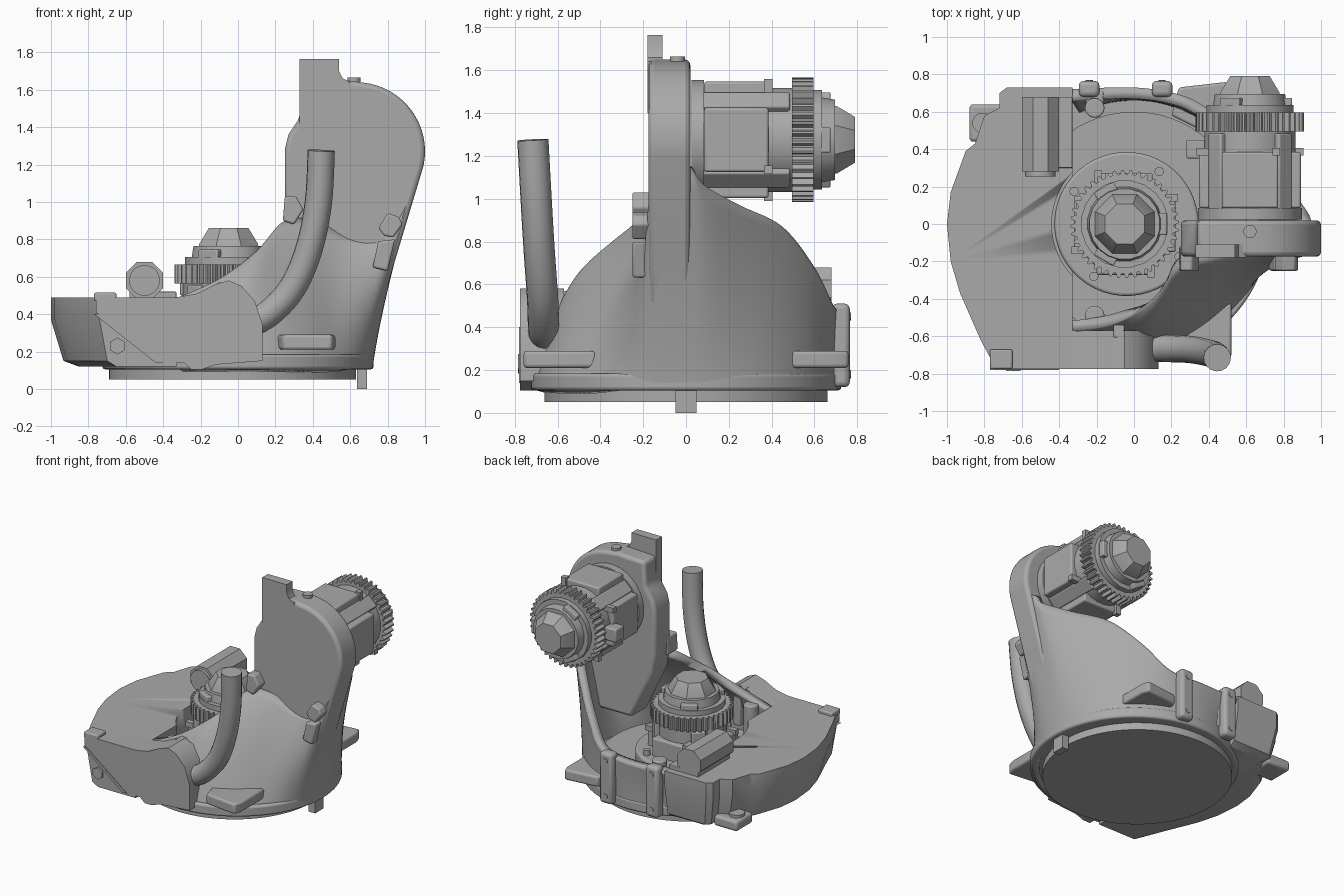
import bpy, bmesh, math
from mathutils import Vector, Matrix

if "Cube" in bpy.data.objects:
    bpy.data.objects.remove(bpy.data.objects["Cube"], do_unlink=True)

GREY = bpy.data.materials.new("cast grey")
GREY.use_nodes = True
GREY.diffuse_color = (0.4, 0.4, 0.4, 1)
GREY.node_tree.nodes["Principled BSDF"].inputs["Base Color"].default_value = (0.4, 0.4, 0.4, 1)


def finish(name, bm, bevel=0, recalc=True, matrix=None):
    if recalc:
        bmesh.ops.recalc_face_normals(bm, faces=bm.faces)
    me = bpy.data.meshes.new(name)
    bm.to_mesh(me)
    bm.free()
    ob = bpy.data.objects.new(name, me)
    bpy.context.collection.objects.link(ob)
    me.materials.append(GREY)
    if matrix:
        me.transform(matrix)
    if bevel:
        mod = ob.modifiers.new("Rounded edges", "BEVEL")
        mod.width, mod.segments, mod.limit_method = bevel, 3, "ANGLE"
    bpy.ops.object.select_all(action="DESELECT")
    ob.select_set(True)
    bpy.context.view_layer.objects.active = ob
    bpy.ops.object.shade_smooth_by_angle(angle=math.radians(32))
    return ob


def loft(name, rings, bevel=0, matrix=None):
    """Join rings of points with equal counts and cap both ends."""
    bm = bmesh.new()
    rows = [[bm.verts.new(p) for p in r] for r in rings]
    n = len(rows[0])
    for a, b in zip(rows, rows[1:]):
        for i in range(n):
            bm.faces.new((a[i], a[(i + 1) % n], b[(i + 1) % n], b[i]))
    bm.faces.new(rows[0])
    bm.faces.new(rows[-1])
    return finish(name, bm, bevel, matrix=matrix)


def box(name, lo, hi, bevel=0, matrix=None):
    x0, y0, z0 = lo
    x1, y1, z1 = hi
    sq = [(x0, y0), (x1, y0), (x1, y1), (x0, y1)]
    return loft(name, [[(x, y, z) for x, y in sq] for z in (z0, z1)], bevel, matrix)


def slab_y(name, outline, y0, y1, bevel=0):
    return loft(name, [[(x, y, z) for x, z in outline] for y in (y0, y1)], bevel)


def lathe(name, profile, n=32, matrix=None, bevel=0):
    ring = [2 * math.pi * (i + 0.5) / n for i in range(n)]
    return loft(name, [[(r * math.cos(a), r * math.sin(a), z) for a in ring] for r, z in profile], bevel, matrix)


def drum(name, center, r, length, axis="Z", n=32, bevel=0):
    rot = {"Z": Matrix(), "Y": Matrix.Rotation(-math.pi / 2, 4, "X"), "X": Matrix.Rotation(math.pi / 2, 4, "Y")}[axis]
    return lathe(name, [(r, 0), (r, length)], n, Matrix.Translation(center) @ rot, bevel)


def spline(rows, steps):
    """Smooth interpolation through rows of values."""
    out = []
    for i in range(len(rows) - 1):
        p = [Vector(rows[min(max(i + k, 0), len(rows) - 1)]) for k in (-1, 0, 1, 2)]
        for s in range(steps):
            t = s / steps
            out.append(0.5 * (2 * p[1] + (p[2] - p[0]) * t + (2 * p[0] - 5 * p[1] + 4 * p[2] - p[3]) * t * t
                              + (3 * p[1] - p[0] - 3 * p[2] + p[3]) * t ** 3))
    return out + [Vector(rows[-1])]


# Round base, flange and bowl floor
drum("base_disc", (-0.03, 0, 0.05), 0.66, 0.07, n=96)
drum("base_flange", (0, 0, 0.105), 0.725, 0.08, n=96, bevel=0.015)
drum("bowl_floor", (0, 0, 0.12), 0.6, 0.12, n=64)
box("stop_lug", (0.635, -0.05, 0), (0.69, 0.05, 0.12))

# Swept bowl wall: angle, rim x y z, height and inset of the bend
rim = [(116, -0.34, 0.72, 0.47, 0.3, 1), (90, 0, 0.73, 0.47, 0.3, 1), (70, 0.25, 0.69, 0.5, 0.35, 1),
       (55, 0.42, 0.6, 0.68, 0.5, 1), (40, 0.6, 0.45, 0.87, 0.6, 1), (25, 0.78, 0.25, 0.97, 0.55, 1.02),
       (10, 0.91, 0.09, 1.06, 0.45, 1.05), (0, 0.95, 0, 1.15, 0.4, 1.05), (-13, 0.95, -0.16, 1.1, 0.4, 1.05),
       (-27, 0.8, -0.16, 0.85, 0.35, 0.97), (-42, 0.62, -0.16, 0.82, 0.4, 0.85), (-57, 0.42, -0.18, 0.9, 0.52, 0.8),
       (-72, 0.25, -0.22, 0.9, 0.62, 0.8), (-87, 0.1, -0.4, 0.74, 0.65, 0.82),
       (-102, -0.1, -0.53, 0.59, 0.45, 0.86), (-116, -0.34, -0.58, 0.48, 0.35, 0.88)]
bm = bmesh.new()
cols = []
for ang, x, y, z, bend, inset in spline(rim, 6):
    d = Vector((math.cos(math.radians(ang)), math.sin(math.radians(ang)), 0)) * 0.72
    a, b, c = d + Vector((0, 0, 0.11)), d * inset + Vector((0, 0, bend)), Vector((x, y, z))
    cols.append([bm.verts.new(a * (1 - t) ** 2 + b * 2 * t * (1 - t) + c * t * t) for t in [k / 16 for k in range(17)]])
for p, q in zip(cols, cols[1:]):
    for j in range(16):
        bm.faces.new((p[j], p[j + 1], q[j + 1], q[j]))
wall = finish("bowl_wall", bm, recalc=False)
mod = wall.modifiers.new("Wall thickness", "SOLIDIFY")
mod.thickness = 0.06

# Upright arm with a round shoulder
arc = [(0.63 + 0.37 * math.cos(math.radians(a)), 1.27 + 0.37 * math.sin(math.radians(a))) for a in range(84, -16, -6)]
arm = [(0.27, 0.8), (0.25, 0.95), (0.25, 1.28), (0.27, 1.36), (0.33, 1.45), (0.34, 1.64), (0.58, 1.65)]
slab_y("arm", arm + arc + [(0.76, 0.42), (0.45, 0.42)], -0.175, 0.02, 0.025)
slab_y("arm_top_tab", [(0.33, 1.4), (0.33, 1.765), (0.54, 1.765), (0.54, 1.7), (0.56, 1.66), (0.6, 1.64), (0.6, 1.4)],
       -0.18, -0.11)
drum("arm_top_bolt", (0.62, -0.04, 1.62), 0.035, 0.045, n=16)
slab_y("arm_hex_boss", [(0.75, 0.86), (0.8, 0.94), (0.86, 0.92), (0.88, 0.88), (0.83, 0.81), (0.78, 0.82)], -0.25, -0.15, 0.01)
slab_y("arm_side_boss", [(0.72, 0.65), (0.75, 0.79), (0.84, 0.8), (0.8, 0.63)], -0.25, -0.1, 0.012)
slab_y("arm_corner_boss", [(0.24, 0.9), (0.25, 1.03), (0.31, 1.03), (0.35, 0.96), (0.3, 0.88)], -0.25, -0.12, 0.01)

# Side housing with a tapered underside
plan = [(-0.33, -0.77), (-0.74, -0.77), (-0.82, -0.62), (-0.93, -0.37), (-0.98, -0.2), (-1, 0), (-0.98, 0.17),
        (-0.9, 0.39), (-0.85, 0.43), (-0.8, 0.58), (-0.72, 0.62), (-0.72, 0.7), (-0.68, 0.73), (-0.33, 0.73)]


def level(k, z):
    return [(-0.33 + (x + 0.33) * k, y * (1 if y < -0.7 else 0.5 + 0.5 * k), z) for x, y in plan]


housing = loft("side_housing", [level(0.78, 0.12), level(0.9, 0.15), level(1, 0.37), level(1, 0.49)])
cutter = drum("gearbox_cutter", (-0.04, 0, 0.3), 0.4, 0.4, n=64)
cutter.hide_render = True
cutter.hide_set(True)
cut = housing.modifiers.new("Gearbox clearance", "BOOLEAN")
cut.object, cut.solver = cutter, "EXACT"

# Front plate, covering the feed of the tube
front = [(-0.76, 0.41), (-0.76, 0.49), (-0.33, 0.49), (-0.22, 0.51), (-0.12, 0.56), (-0.05, 0.58), (0.02, 0.55),
         (0.09, 0.47), (0.13, 0.35), (0.13, 0.15), (-0.12, 0.13), (-0.19, 0.105), (-0.25, 0.105), (-0.29, 0.14), (-0.4, 0.14)]
slab_y("front_plate", front, -0.775, -0.57)
drum("front_hex_plug", (-0.645, -0.785, 0.23), 0.045, 0.05, "Y", 6)
box("front_corner_cap", (-0.77, -0.775, 0.47), (-0.65, -0.67, 0.515), 0.01)
slab_y("front_rib", [(-0.77, 0.4), (-0.74, 0.4), (-0.4, 0.14), (-0.44, 0.14)], -0.78, -0.7)

# Curved tube
path = spline([(0.05, -0.66, 0.35), (0.16, -0.665, 0.4), (0.29, -0.67, 0.54), (0.38, -0.685, 0.75),
               (0.43, -0.7, 1), (0.445, -0.715, 1.275)], 6)
cu = bpy.data.curves.new("tube", "CURVE")
cu.dimensions, cu.bevel_depth, cu.bevel_resolution, cu.use_fill_caps = "3D", 0.073, 6, True
sp = cu.splines.new("POLY")
sp.points.add(len(path) - 1)
for pt, co in zip(sp.points, path):
    pt.co = (*co, 1)
cu.materials.append(GREY)
bpy.context.collection.objects.link(bpy.data.objects.new("tube", cu))


# Motors: one drives the arm, one stands in the bowl
def motor(prefix, m):
    lathe(prefix + "_flange", [(0.28, 0), (0.28, 0.06)], 32, m)
    lathe(prefix + "_body", [(0.245, 0.05), (0.245, 0.48)], 24, m)
    for i in range(4):
        turn = m @ Matrix.Rotation(i * math.pi / 2, 4, "Z")
        box(prefix + "_panel", (0.18, -0.15, 0.06), (0.272, 0.15, 0.36), 0.012, turn)
        box(prefix + "_clip", (0.2, 0.12, 0.34), (0.285, 0.16, 0.38), 0, turn)
        diagonal = turn @ Matrix.Rotation(math.pi / 4, 4, "Z")
        box(prefix + "_corner_rail", (0.2, -0.05, 0.05), (0.27, 0.05, 0.46), 0.01, diagonal)
    teeth = 40
    ring = [(0.29 if i % 4 < 2 else 0.265, 2 * math.pi * (i + 0.5) / (4 * teeth)) for i in range(4 * teeth)]
    loft(prefix + "_ribbed_ring", [[(r * math.cos(a), r * math.sin(a), z) for r, a in ring] for z in (0.47, 0.57)], 0, m)
    lathe(prefix + "_rear_ring", [(0.235, 0.56), (0.235, 0.61), (0.2, 0.61), (0.19, 0.67)], 20, m)
    for i in range(3):
        turn = m @ Matrix.Rotation(i * math.pi * 2 / 3, 4, "Z")
        box(prefix + "_rear_block", (0.1, -0.06, 0.56), (0.225, 0.06, 0.65), 0.008, turn)
    lathe(prefix + "_cap", [(0.175, 0.65), (0.17, 0.68), (0.115, 0.765)], 8, m)


motor("arm_motor", Matrix.Translation((0.62, 0.025, 1.275)) @ Matrix.Rotation(-math.pi / 2, 4, "X"))
motor("bowl_motor", Matrix.Translation((-0.05, 0, 0.095)))
box("arm_motor_plug", (0.28, 0.35, 1.2), (0.38, 0.45, 1.3), 0.01)
box("bowl_motor_plug", (-0.31, -0.02, 0.5), (-0.2, 0.12, 0.62), 0.01)
drum("gearbox_flange", (-0.04, 0, 0.2), 0.385, 0.12, n=48, bevel=0.015)
for i in range(4):
    a = math.radians(58 + 90 * i)
    drum("flange_bolt", (-0.04 + 0.33 * math.cos(a), 0.33 * math.sin(a), 0.3), 0.025, 0.06, n=12)

# Octagonal canister on the housing
drum("canister", (-0.5, 0.28, 0.58), 0.107, 0.4, "Y", 8)
drum("canister_cap", (-0.5, 0.255, 0.58), 0.082, 0.05, "Y", 32)
box("canister_foot", (-0.58, 0.3, 0.47), (-0.33, 0.68, 0.52), 0.005)

# Mounting lugs around the base
for side, name in ((-1, "front_lug"), (1, "rear_lug")):
    pts = [(0.2, side * 0.58), (0.24, side * 0.73), (0.5, side * 0.76), (0.52, side * 0.7), (0.52, side * 0.42)]
    loft(name, [[(x, y, z) for x, y in pts] for z in (0.21, 0.29)], 0.015)
box("corner_lug", (-0.88, 0.44, 0.13), (-0.68, 0.64, 0.21), 0.02)
drum("corner_lug_boss", (-0.81, 0.54, 0.2), 0.055, 0.03, n=24)

# Rear hanger strips with bolts
for x in (-0.24, 0.15):
    box("rear_strip", (x - 0.055, 0.68, 0.12), (x + 0.055, 0.765, 0.51), 0.025)
    for z in (0.18, 0.45):
        drum("strip_bolt", (x, 0.755, z), 0.02, 0.015, "Y", 16)

# Bosses on the bowl edge
for y in (0.62, -0.49):
    drum("bowl_boss", (-0.21, y, 0.2), 0.052, 0.31, n=24, bevel=0.01)
box("rear_bowl_boss", (-0.26, 0.61, 0.2), (-0.16, 0.71, 0.48), 0.015)
box("front_bowl_boss", (-0.11, -0.61, 0.3), (-0.05, -0.5, 0.57), 0.01)
